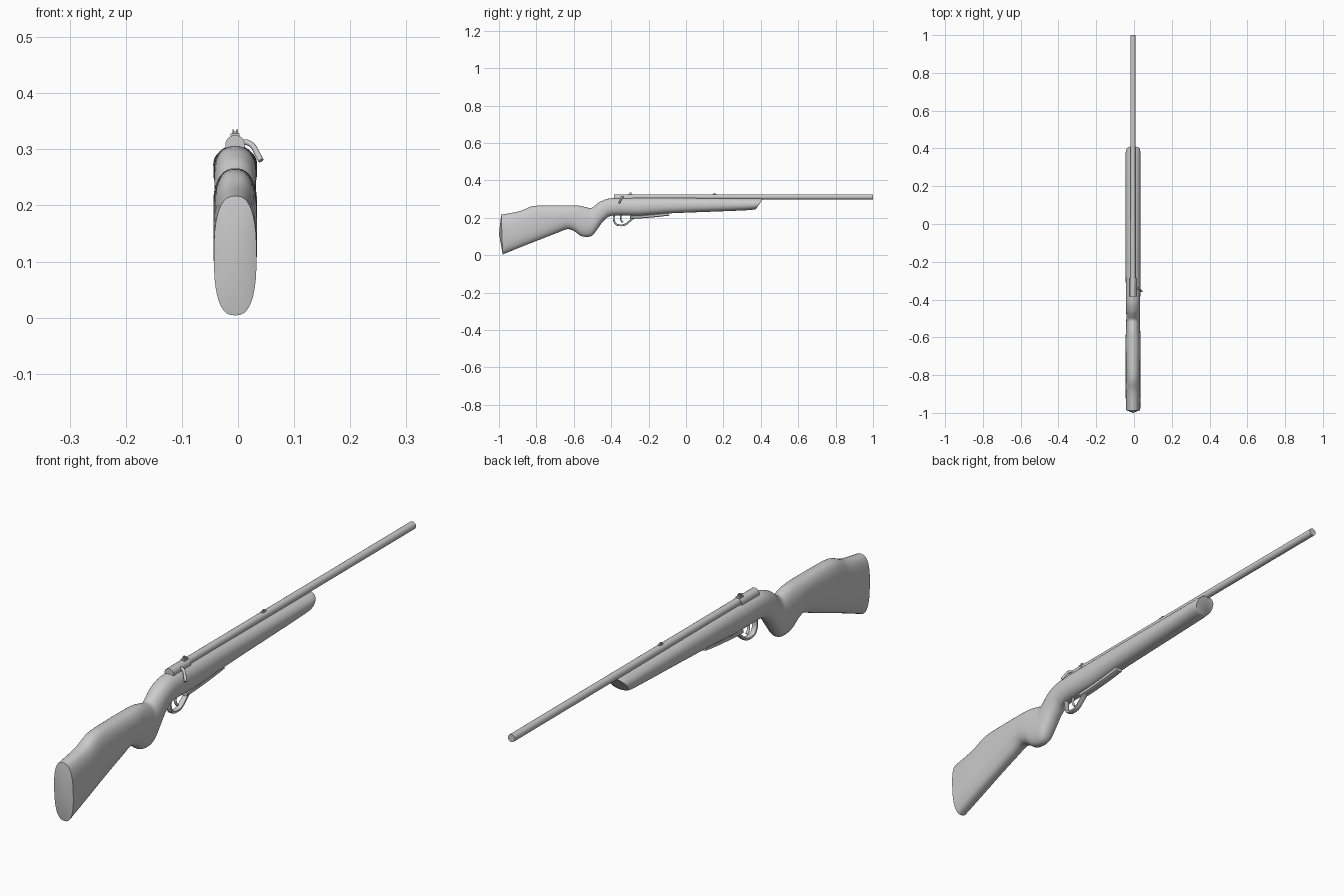
import bpy, bmesh, math
from mathutils import Vector

if "Cube" in bpy.data.objects:
    bpy.data.objects.remove(bpy.data.objects["Cube"])

CX = -0.005  # centre plane of the gun


def finish(name, bm, angle=40):
    bmesh.ops.recalc_face_normals(bm, faces=bm.faces)
    me = bpy.data.meshes.new(name)
    bm.to_mesh(me)
    bm.free()
    ob = bpy.data.objects.new(name, me)
    bpy.context.collection.objects.link(ob)
    bpy.ops.object.select_all(action='DESELECT')
    ob.select_set(True)
    bpy.context.view_layer.objects.active = ob
    bpy.ops.object.shade_smooth_by_angle(angle=math.radians(angle))
    return ob


def catmull(rows, steps):
    """Smooth interpolation through rows of numbers."""
    out = []
    for i in range(len(rows) - 1):
        quad = [rows[max(i - 1, 0)], rows[i], rows[i + 1], rows[min(i + 2, len(rows) - 1)]]
        for s in range(steps):
            t = s / steps
            out.append([0.5 * (2 * b + (c - a) * t + (2 * a - 5 * b + 4 * c - d) * t * t
                               + (3 * b - a - 3 * c + d) * t ** 3) for a, b, c, d in zip(*quad)])
    return out + [list(rows[-1])]


def skin(bm, rings, bulge=None):
    loops = [[bm.verts.new(p) for p in r] for r in rings]
    n = len(loops[0])
    for a, b in zip(loops, loops[1:]):
        for i in range(n):
            bm.faces.new((a[i], a[(i + 1) % n], b[(i + 1) % n], b[i]))
    bm.faces.new(loops[-1])
    if bulge:
        tip = bm.verts.new(bulge)
        for i in range(n):
            bm.faces.new((tip, loops[0][i], loops[0][(i + 1) % n]))
    else:
        bm.faces.new(loops[0])


def signed_pow(v, e):
    return math.copysign(abs(v) ** e, v)


def rod(name, x, z, r, y0, y1, sides=24):
    bm = bmesh.new()
    ring = [(2 * math.pi * i / sides) for i in range(sides)]
    skin(bm, [[(x + r * math.cos(a), y, z + r * math.sin(a)) for a in ring] for y in (y0, y1)])
    return finish(name, bm)


def block(name, x, y, z, sx, sy, sz):
    bm = bmesh.new()
    bmesh.ops.create_cube(bm, size=1)
    for v in bm.verts:
        v.co = Vector((x + v.co.x * sx, y + v.co.y * sy, z + v.co.z * sz))
    return finish(name, bm)


def sweep(name, path, w, h, sides=12, steps=5, power=1.0):
    """Tube along a path; w is half-width across x, h half-thickness in the bend plane."""
    pts = [Vector(p) for p in catmull(path, steps)]
    rings = []
    for i, p in enumerate(pts):
        t = (pts[min(i + 1, len(pts) - 1)] - pts[max(i - 1, 0)]).normalized()
        side = Vector((1, 0, 0)) if abs(t.x) < 0.3 else Vector((0, 1, 0))
        up = t.cross(side).normalized()
        side = up.cross(t)
        ring = []
        for k in range(sides):
            a = 2 * math.pi * k / sides
            ring.append(p + side * w * signed_pow(math.cos(a), power)
                        + up * h * signed_pow(math.sin(a), power))
        rings.append(ring)
    bm = bmesh.new()
    skin(bm, rings)
    return finish(name, bm)


# Stock: sections of (top y, top z, bottom y, bottom z, half-width, squareness)
sections = [
    (-.988, .217, -.980, .004, .038, 2.6),
    (-.890, .235, -.880, .045, .039, 2.6),
    (-.820, .262, -.780, .084, .039, 2.5),
    (-.720, .266, -.690, .119, .039, 2.4),
    (-.640, .266, -.635, .139, .039, 2.3),
    (-.600, .266, -.598, .129, .039, 2.3),
    (-.565, .264, -.565, .105, .038, 2.3),
    (-.535, .257, -.530, .098, .037, 2.3),
    (-.508, .252, -.500, .106, .036, 2.2),
    (-.485, .268, -.473, .140, .036, 2.2),
    (-.455, .288, -.438, .186, .037, 2.2),
    (-.395, .305, -.390, .212, .038, 2.2),
    (-.245, .307, -.245, .213, .039, 2.2),
    (-.085, .307, -.085, .224, .039, 2.2),
    (.300, .304, .270, .238, .039, 2.2),
    (.395, .303, .355, .243, .039, 2.2),
    (.411, .301, .375, .248, .036, 2.2),
]
rings = []
for yt, zt, yb, zb, hw, n in catmull(sections, 5):
    ring = []
    for k in range(40):
        a = 2 * math.pi * k / 40
        u = signed_pow(math.sin(a), 2 / n) * 0.5 + 0.5
        ring.append((CX + hw * signed_pow(math.cos(a), 2 / n), yb + (yt - yb) * u, zb + (zt - zb) * u))
    rings.append(ring)
bm = bmesh.new()
skin(bm, rings, bulge=(CX, -1.0, .115))
finish("stock", bm)

# Barrel and receiver
rod("barrel", CX, .312, .0138, -.30, 1.0)
rod("receiver", CX, .308, .0175, -.385, -.285)

# Bolt handle
sweep("bolt_handle", [(.004, -.338, .313), (.018, -.340, .312), (.028, -.345, .304),
                      (.035, -.351, .291), (.041, -.357, .280)], .005, .005)

# Trigger guard, trigger and floor plate
sweep("trigger_guard", [(CX, -.384, .222), (CX, -.386, .190), (CX, -.374, .166), (CX, -.350, .160),
                        (CX, -.325, .164), (CX, -.303, .181), (CX, -.280, .199), (CX, -.245, .206)],
      .010, .005, power=.6)
sweep("trigger", [(CX, -.345, .220), (CX, -.350, .200), (CX, -.346, .185), (CX, -.338, .176)], .005, .004)
sweep("floor_plate", [(CX, -.300, .203), (CX, -.245, .205), (CX, -.160, .212), (CX, -.090, .220)],
      .014, .008, power=.6)

# Sights
block("rear_sight_base", CX, -.297, .325, .016, .024, .006)
for side in (-1, 1):
    block("rear_sight_post", CX + side * .0033, -.297, .331, .003, .009, .009)
block("front_sight_base", CX, .152, .325, .010, .022, .006)
block("front_sight_blade", CX, .152, .329, .003, .010, .008)
